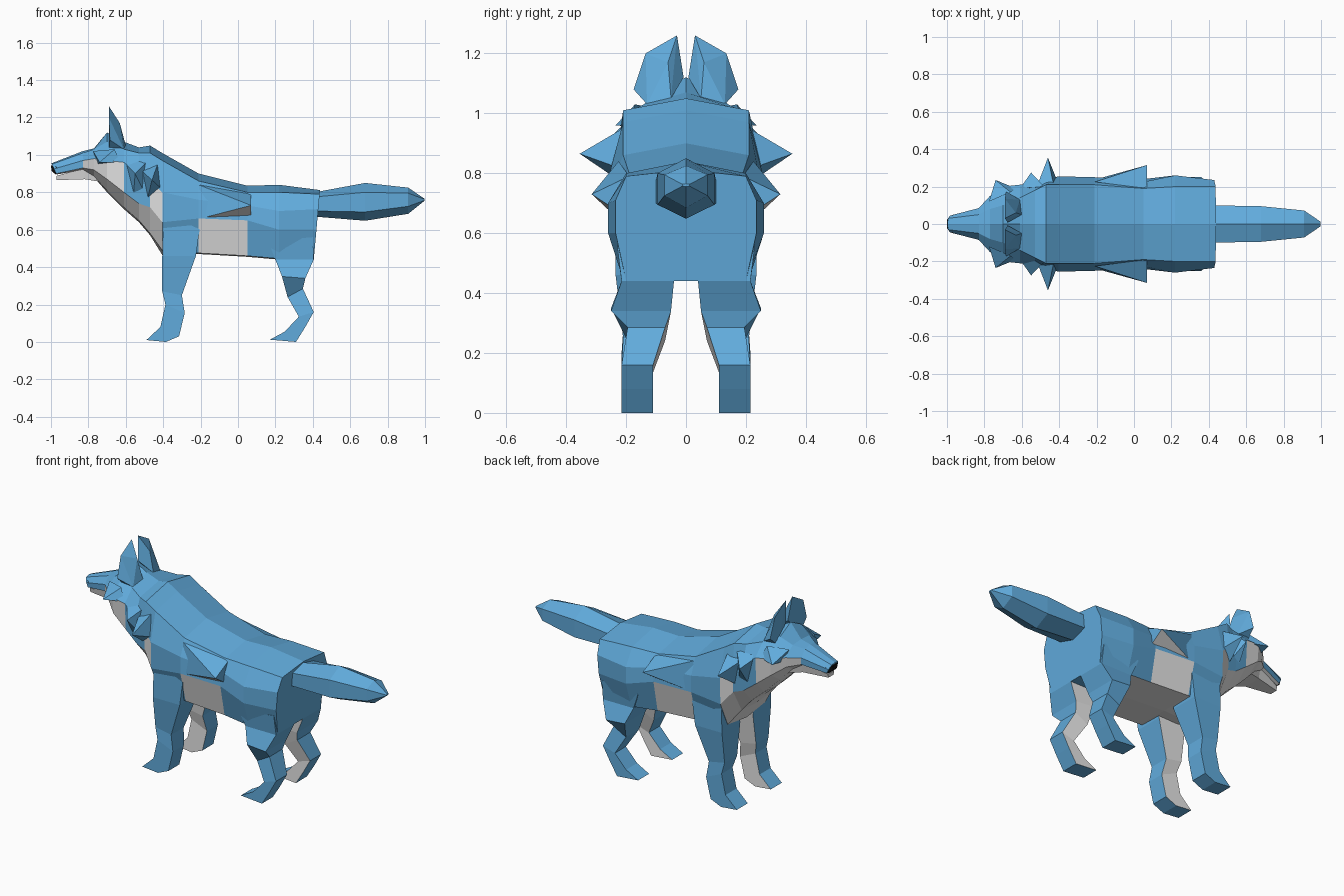
import bpy, bmesh


def material(name, rgb):
    m = bpy.data.materials.new(name)
    m.diffuse_color = (*rgb, 1)
    return m


BLUE = material("blue fur", (0.12, 0.41, 0.72))
GREY = material("pale grey fur", (0.84, 0.84, 0.84))
BLACK = material("black nose", (0.005, 0.005, 0.005))


def finish(name, bm, mats, mirror):
    bmesh.ops.recalc_face_normals(bm, faces=bm.faces)
    mesh = bpy.data.meshes.new(name)
    bm.to_mesh(mesh)
    bm.free()
    for m in mats:
        mesh.materials.append(m)
    ob = bpy.data.objects.new(name, mesh)
    bpy.context.collection.objects.link(ob)
    if mirror:
        mod = ob.modifiers.new("mirror", "MIRROR")
        mod.use_axis = (False, True, False)
        mod.use_mirror_merge = False
    return ob


def loft(name, rings, paint=lambda i, j: 0, mats=(BLUE, GREY), mirror=False):
    """Skin a row of equal rings; paint(ring, side) picks the material."""
    bm = bmesh.new()
    rows = [[bm.verts.new(p) for p in ring] for ring in rings]
    n = len(rows[0])
    for i in range(len(rows) - 1):
        for j in range(n):
            k = (j + 1) % n
            f = bm.faces.new((rows[i][j], rows[i][k], rows[i + 1][k], rows[i + 1][j]))
            f.material_index = paint(i, j)
    bm.faces.new(rows[0])
    bm.faces.new(rows[-1])
    return finish(name, bm, mats, mirror)


def hull(name, points, mats=(BLUE, GREY), mirror=True, grey_below=None):
    """Convex facetted lump; faces turned down past grey_below go grey."""
    bm = bmesh.new()
    for p in points:
        bm.verts.new(p)
    bmesh.ops.convex_hull(bm, input=bm.verts)
    loose = [v for v in bm.verts if not v.link_faces]
    bmesh.ops.delete(bm, geom=loose, context="VERTS")
    bmesh.ops.recalc_face_normals(bm, faces=bm.faces)
    bm.normal_update()
    if grey_below is not None:
        for f in bm.faces:
            f.material_index = int(f.normal.z < grey_below)
    return finish(name, bm, mats, mirror)


# Head, neck and torso: x, top z, then (y, z) of edge, side, low, bottom edge, bottom z
head = [
    (-0.97, 0.955, 0.03, 0.95, 0.045, 0.925, 0.045, 0.90, 0.035, 0.895, 0.895),
    (-0.83, 1.02, 0.05, 1.01, 0.085, 0.97, 0.085, 0.93, 0.06, 0.92, 0.92),
    (-0.77, 1.035, 0.08, 1.03, 0.15, 0.98, 0.14, 0.92, 0.08, 0.885, 0.88),
    (-0.70, 1.12, 0.10, 1.07, 0.20, 0.97, 0.19, 0.87, 0.10, 0.81, 0.80),
    (-0.61, 1.07, 0.14, 1.03, 0.21, 0.96, 0.20, 0.80, 0.12, 0.72, 0.71),
    (-0.53, 1.04, 0.18, 1.01, 0.22, 0.90, 0.21, 0.74, 0.13, 0.65, 0.64),
]
torso = [
    (-0.47, 1.05, 0.21, 1.01, 0.23, 0.86, 0.22, 0.72, 0.14, 0.58, 0.57),
    (-0.405, 1.01, 0.21, 0.97, 0.255, 0.80, 0.25, 0.64, 0.18, 0.49, 0.465),
    (-0.21, 0.90, 0.21, 0.86, 0.25, 0.76, 0.25, 0.66, 0.20, 0.475, 0.47),
    (0.05, 0.835, 0.19, 0.80, 0.225, 0.73, 0.24, 0.65, 0.20, 0.46, 0.455),
    (0.22, 0.84, 0.20, 0.80, 0.26, 0.70, 0.26, 0.60, 0.21, 0.445, 0.44),
    (0.405, 0.812, 0.20, 0.79, 0.235, 0.71, 0.235, 0.60, 0.20, 0.44, 0.44),
]
sections = head + torso


def body_ring(s):
    x, top, *mid, bottom = s
    half = [(x, mid[k], mid[k + 1]) for k in range(0, 8, 2)]
    other = [(x, -y, z) for x, y, z in reversed(half)]
    ring = [(x, 0, top)] + half + [(x, 0, bottom)] + other
    # the snout tip and the rump lean outwards at the top
    lean = -0.45 if s is sections[0] else 0.09 if s is sections[-1] else 0
    return [(x + lean * (z - bottom), y, z) for x, y, z in ring]


def body_paint(i, j):
    band = min(j, 9 - j)
    x = (sections[i][0] + sections[i + 1][0]) / 2
    if band == 4:
        return int(x < 0.2)
    if band == 3:
        return int(x < -0.42 or -0.2 < x < 0.05)
    return int(band == 2 and (-0.82 < x < -0.6 or -0.47 < x < -0.42))


loft("body", [body_ring(s) for s in sections], body_paint)

# Lower jaw and nose
jaw = [(-0.97, 0.03, 0.888, 0.865), (-0.82, 0.07, 0.93, 0.87), (-0.70, 0.13, 0.95, 0.85)]
loft("lower_jaw", [[(x, w, a), (x, w * 0.8, b), (x, -w * 0.8, b), (x, -w, a)]
                   for x, w, a, b in jaw], mats=(GREY,))
hull("nose", [(x, s * y, z) for s in (-1, 1) for x, y, z in
              ((-1.0, 0.022, 0.945), (-0.997, 0.018, 0.915), (-0.968, 0.048, 0.935),
               (-0.968, 0.047, 0.905), (-0.975, 0.03, 0.895))], mats=(BLACK,), mirror=False)

# Ears, cupped forwards with a ridge behind
hull("ear", [(-0.69, 0.03, 1.26), (-0.69, 0.135, 1.20), (-0.685, 0.175, 1.08),
             (-0.69, 0.11, 1.02), (-0.675, 0.008, 1.12), (-0.632, 0.06, 1.17),
             (-0.60, 0.05, 1.05), (-0.61, 0.13, 1.03)])

# Cheek, neck and shoulder fur points
hull("cheek_tuft", [(-0.74, 0.235, 0.96), (-0.775, 0.12, 1.02), (-0.66, 0.17, 1.03),
                    (-0.63, 0.19, 0.96), (-0.75, 0.14, 0.95)])
hull("neck_tuft", [(-0.55, 0.275, 0.90), (-0.61, 0.19, 0.96), (-0.48, 0.20, 0.97),
                   (-0.50, 0.205, 0.80), (-0.56, 0.19, 0.77)])
hull("shoulder_tuft", [(-0.46, 0.355, 0.865), (-0.52, 0.20, 0.92), (-0.43, 0.21, 0.95),
                       (-0.41, 0.23, 0.82), (-0.485, 0.20, 0.76)])

# Swept fur along the flank, pale underneath
hull("flank_tuft", [(-0.21, 0.225, 0.84), (-0.20, 0.24, 0.66), (0.07, 0.315, 0.73),
                    (0.07, 0.19, 0.79), (0.07, 0.20, 0.655)], grey_below=-0.3)

# Legs: front x, z, back x, z, inner y, outer y; the inner side is pale
legs = {
    "front_leg": [
        (-0.40, 0.64, -0.20, 0.64, 0.07, 0.235), (-0.405, 0.46, -0.225, 0.46, 0.06, 0.235),
        (-0.405, 0.27, -0.30, 0.25, 0.09, 0.21), (-0.388, 0.20, -0.285, 0.155, 0.11, 0.215),
        (-0.415, 0.08, -0.315, 0.03, 0.11, 0.215), (-0.49, 0.01, -0.385, 0.0, 0.11, 0.215)],
    "hind_leg": [
        (0.16, 0.54, 0.40, 0.56, 0.06, 0.23), (0.20, 0.44, 0.405, 0.44, 0.04, 0.215),
        (0.235, 0.35, 0.36, 0.34, 0.05, 0.25), (0.265, 0.24, 0.347, 0.285, 0.07, 0.195),
        (0.325, 0.135, 0.405, 0.16, 0.11, 0.215), (0.25, 0.055, 0.36, 0.08, 0.11, 0.215),
        (0.17, 0.012, 0.31, 0.0, 0.11, 0.215)],
}
for name, rows in legs.items():
    loft(name, [[(xf, a, zf), (xf, b, zf), (xb, b, zb), (xb, a, zb)]
                for xf, zf, xb, zb, a, b in rows],
         lambda i, j: int(j == 3), mirror=True)

# Tail: x, half width, top, upper edge, lower edge, bottom
tail = [(0.41, 0.10, 0.80, 0.775, 0.70, 0.67), (0.68, 0.095, 0.85, 0.80, 0.695, 0.648),
        (0.91, 0.072, 0.825, 0.795, 0.725, 0.685), (0.998, 0.012, 0.765, 0.763, 0.757, 0.755)]
loft("tail", [[(x, 0, t), (x, w, u), (x, w, l), (x, 0, b), (x, -w, l), (x, -w, u)]
              for x, w, t, u, l, b in tail], mats=(BLUE,))
